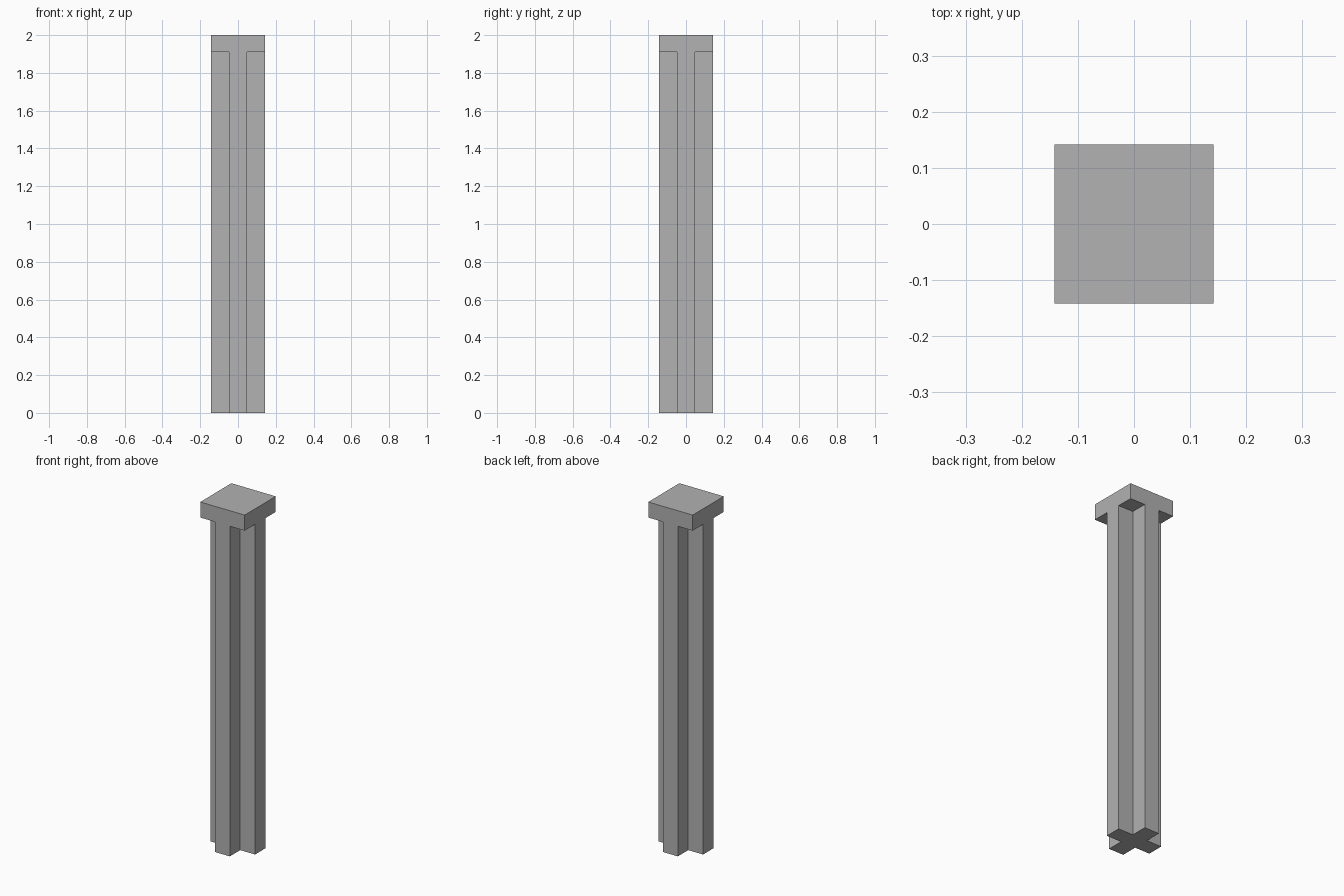
import bpy
import bmesh
from mathutils import Vector

cube = bpy.data.objects.get("Cube")
if cube:
    bpy.data.objects.remove(cube, do_unlink=True)

HALF = 0.142      # half width of cap and of the crossed arms
ARM = 0.047       # half thickness of each arm
CAP_Z = 1.91      # underside of the cap
TOP_Z = 2.0

# Material
stone = bpy.data.materials.new("plain grey")
stone.use_nodes = True
colour = (0.445, 0.445, 0.445, 1)
stone.diffuse_color = colour
stone.node_tree.nodes["Principled BSDF"].inputs["Base Color"].default_value = colour


def extrude(bm, faces, dz, keep=False):
    result = bmesh.ops.extrude_face_region(bm, geom=faces, use_keep_orig=keep)
    verts = [g for g in result["geom"] if isinstance(g, bmesh.types.BMVert)]
    bmesh.ops.translate(bm, verts=verts, vec=Vector((0, 0, dz)))


# Cap underside: a three by three grid whose middle bands match the arms
bm = bmesh.new()
steps = (-HALF, -ARM, ARM, HALF)
grid = [[bm.verts.new((x, y, CAP_Z)) for x in steps] for y in steps]
cross = []
underside = []
for j in range(3):
    for i in range(3):
        face = bm.faces.new((grid[j][i], grid[j + 1][i],
                             grid[j + 1][i + 1], grid[j][i + 1]))
        underside.append(face)
        if i == 1 or j == 1:
            cross.append(face)

# Square cap upward, cross-shaped shaft downward
extrude(bm, underside, TOP_Z - CAP_Z, keep=True)
extrude(bm, cross, -CAP_Z)
leftover = [f for f in cross if f.is_valid
            and abs(f.calc_center_median().z - CAP_Z) < 0.001]
if leftover:
    bmesh.ops.delete(bm, geom=leftover, context='FACES')

# Merge flush faces into clean flat sides
bmesh.ops.recalc_face_normals(bm, faces=bm.faces[:])
bmesh.ops.dissolve_limit(bm, angle_limit=0.01, verts=bm.verts[:], edges=bm.edges[:])
bmesh.ops.recalc_face_normals(bm, faces=bm.faces[:])

mesh = bpy.data.meshes.new("cross_pillar")
bm.to_mesh(mesh)
bm.free()
mesh.materials.append(stone)
pillar = bpy.data.objects.new("cross_pillar", mesh)
bpy.context.collection.objects.link(pillar)
